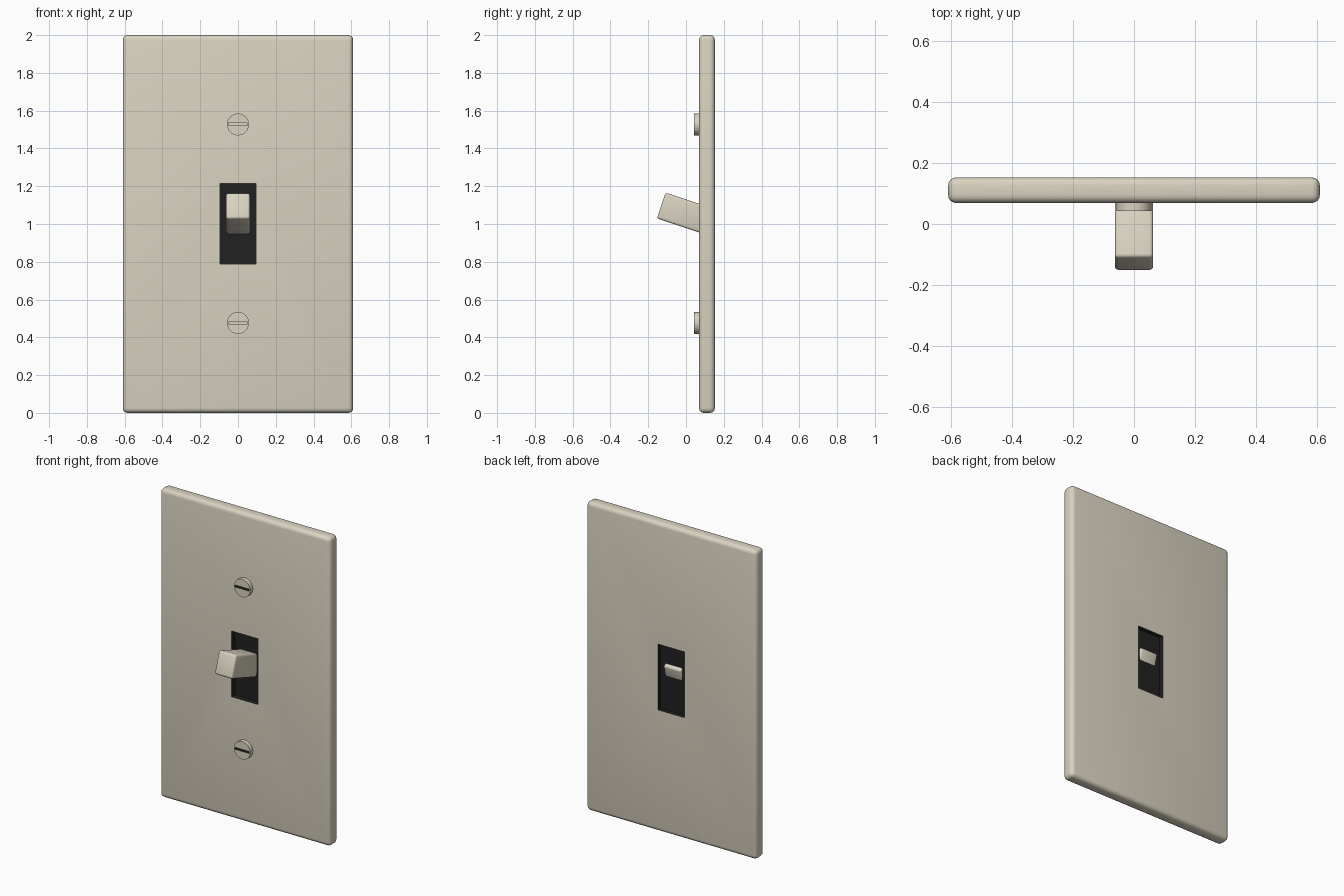
import bpy, math

if "Cube" in bpy.data.objects:
    bpy.data.objects.remove(bpy.data.objects["Cube"])

ivory = bpy.data.materials.new("ivory")
ivory.diffuse_color = (0.70, 0.65, 0.53, 1)
ivory.use_nodes = True
ivory.node_tree.nodes["Principled BSDF"].inputs["Base Color"].default_value = ivory.diffuse_color
black = bpy.data.materials.new("black")
black.diffuse_color = (0.015, 0.015, 0.015, 1)
black.use_nodes = True
black.node_tree.nodes["Principled BSDF"].inputs["Base Color"].default_value = black.diffuse_color


def finish(ob, name, index=0):
    ob.name = name
    ob.data.materials.append(ivory)
    ob.data.materials.append(black)
    for p in ob.data.polygons:
        p.material_index = index
    return ob


def box(name, loc, size, index=0, tilt=0):
    bpy.ops.mesh.primitive_cube_add(size=1, location=loc)
    ob = bpy.context.object
    ob.scale = size
    bpy.ops.object.transform_apply(location=False, rotation=False, scale=True)
    ob.rotation_euler.x = tilt
    return finish(ob, name, index)


def apply(ob, mod):
    bpy.context.view_layer.objects.active = ob
    bpy.ops.object.modifier_apply(modifier=mod.name)


def bevel(ob, width, segments):
    m = ob.modifiers.new("bevel", 'BEVEL')
    m.width, m.segments = width, segments
    apply(ob, m)


def cut(ob, cutter):
    # the cutter's black faces line the opening
    m = ob.modifiers.new("cut", 'BOOLEAN')
    m.operation, m.solver, m.object = 'DIFFERENCE', 'EXACT', cutter
    apply(ob, m)
    bpy.data.objects.remove(cutter)


def smooth(ob):
    bpy.ops.object.select_all(action='DESELECT')
    ob.select_set(True)
    bpy.context.view_layer.objects.active = ob
    bpy.ops.object.shade_smooth_by_angle(angle=math.radians(35))


# wall plate with rounded edges and a toggle opening
plate = box("wall_plate", (0, 0.111, 1), (1.22, 0.084, 2))
bevel(plate, 0.026, 4)
cut(plate, box("opening_cutter", (0, 0.11, 1.001), (0.19, 0.4, 0.426), 1))
smooth(plate)

# black panel recessed in the opening
box("recess_panel", (0, 0.114, 1.001), (0.19, 0.02, 0.426), 1)

# tilted toggle lever
lever = box("toggle_lever", (0, -0.003, 1.055), (0.126, 0.27, 0.144), 0,
            math.radians(-18.5))
bevel(lever, 0.012, 3)
smooth(lever)

# slotted screws
for name, z in (("upper_screw", 1.527), ("lower_screw", 0.476)):
    bpy.ops.mesh.primitive_cylinder_add(vertices=32, radius=0.058, depth=0.028,
                                        location=(0, 0.056, z),
                                        rotation=(math.pi / 2, 0, 0))
    screw = finish(bpy.context.object, name)
    cut(screw, box("slot_cutter", (0, 0.05, z), (0.1, 0.1, 0.013), 1))
    smooth(screw)
